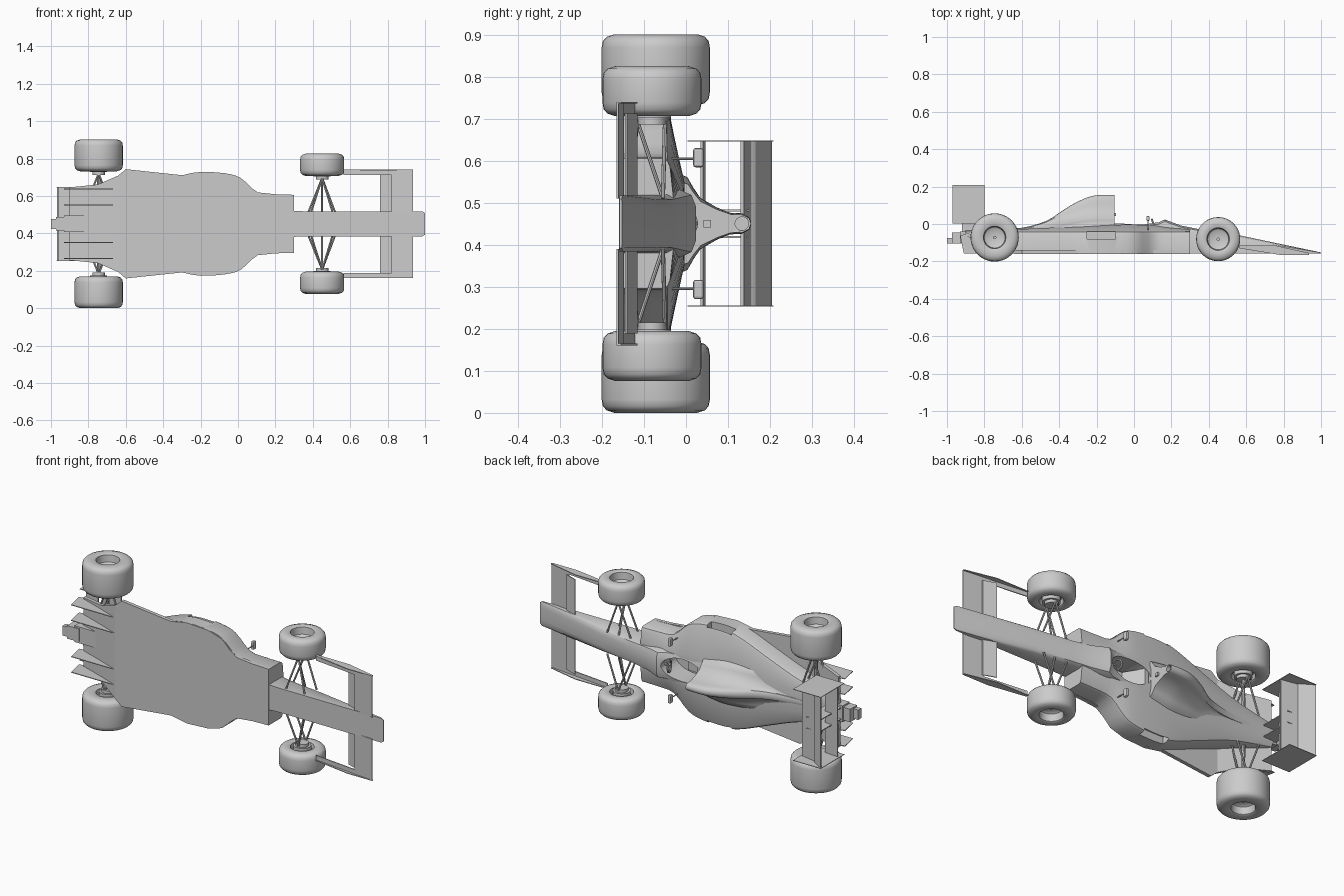
import bpy, bmesh, math
from mathutils import Vector

if "Cube" in bpy.data.objects:
    bpy.data.objects.remove(bpy.data.objects["Cube"])

C = 0.451  # centre plane of the car, which lies on its side (y is the car's up)

grey = bpy.data.materials.new("light_grey")
grey.diffuse_color = (0.6, 0.6, 0.6, 1)
grey.use_nodes = True
grey.node_tree.nodes["Principled BSDF"].inputs["Base Color"].default_value = grey.diffuse_color


def finish(name, bm, smooth=None):
    bmesh.ops.recalc_face_normals(bm, faces=bm.faces)
    me = bpy.data.meshes.new(name)
    bm.to_mesh(me)
    bm.free()
    ob = bpy.data.objects.new(name, me)
    bpy.context.collection.objects.link(ob)
    me.materials.append(grey)
    if smooth:
        bpy.context.view_layer.objects.active = ob
        for o in bpy.context.selected_objects:
            o.select_set(False)
        ob.select_set(True)
        bpy.ops.object.shade_smooth_by_angle(angle=math.radians(smooth))
    return ob


def skin(name, rings, smooth=None):
    """Capped skin over closed rings of equal length."""
    bm = bmesh.new()
    vs = [[bm.verts.new(p) for p in r] for r in rings]
    n = len(rings[0])
    for a, b in zip(vs, vs[1:]):
        for i in range(n):
            j = (i + 1) % n
            bm.faces.new((a[i], a[j], b[j], b[i]))
    bm.faces.new(vs[0])
    bm.faces.new(vs[-1])
    return finish(name, bm, smooth)


def half_loft(name, rows, smooth=None):
    """rows: (x, [(w, y), ...]) half sections, mirrored over the centre plane."""
    rings = []
    for x, pts in rows:
        full = pts + [(-w, y) for w, y in reversed(pts) if w > 0]
        rings.append([(x, y, C + w) for w, y in full])
    return skin(name, rings, smooth)


def prism(name, pts, w0, w1):
    return skin(name, [[(x, y, C + w) for x, y in pts] for w in (w0, w1)])


def box(name, x0, x1, y0, y1, w0, w1):
    return prism(name, [(x0, y0), (x1, y0), (x1, y1), (x0, y1)], w0, w1)


def rod(name, a, b, r=0.005, n=8, smooth=40):
    a, b = (Vector((p[0], p[1], C + p[2])) for p in (a, b))
    d = (b - a).normalized()
    u = d.orthogonal().normalized()
    v = d.cross(u)
    ts = [i * 2 * math.pi / n for i in range(n)]
    return skin(name, [[p + r * (math.cos(t) * u + math.sin(t) * v) for t in ts] for p in (a, b)], smooth)


def cut(ob, cutter):
    m = ob.modifiers.new("opening", 'BOOLEAN')
    m.operation, m.solver, m.object = 'DIFFERENCE', 'EXACT', cutter
    bpy.context.view_layer.objects.active = ob
    bpy.ops.object.modifier_apply(modifier=m.name)


def smoothstep_rows(rows, k=4):
    """Insert Catmull-Rom rows between the given number tuples."""
    out = []
    for i in range(len(rows) - 1):
        p = [rows[max(i - 1, 0)], rows[i], rows[i + 1], rows[min(i + 2, len(rows) - 1)]]
        for s in range(k):
            t = s / k
            out.append(tuple(0.5 * (2 * b + (c - a) * t + (2 * a - 5 * b + 4 * c - d) * t * t
                                    + (3 * b - a - 3 * c + d) * t ** 3) for a, b, c, d in zip(*p)))
    return out + [rows[-1]]


# main body with side pods: x, half width, underside, crown half width, crown height
body_rows = smoothstep_rows([
    (0.30, 0.155, -0.155, 0.06, -0.03), (0.20, 0.157, -0.155, 0.07, -0.02),
    (0.105, 0.168, -0.155, 0.08, -0.008), (0.015, 0.245, -0.155, 0.09, -0.004),
    (-0.07, 0.27, -0.155, 0.1, -0.004), (-0.2, 0.277, -0.155, 0.11, -0.01),
    (-0.3, 0.258, -0.155, 0.11, -0.015), (-0.45, 0.2, -0.155, 0.09, -0.02),
    (-0.62, 0.135, -0.15, 0.06, -0.028), (-0.75, 0.1, -0.11, 0.04, -0.032),
    (-0.9, 0.07, -0.07, 0.03, -0.034)], 3)
body = half_loft("body", [(x, [(0, yb), (w, yb), (w, -0.055), (w - 0.006, -0.044), (w - 0.02, -0.038),
                               (wc, yc), (0, yc)]) for x, w, yb, wc, yc in body_rows], 35)

# tub and nose: x, half width, top height
nose_rows = [(1.0, 0.058, -0.152), (0.985, 0.067, -0.149), (0.57, 0.067, -0.062), (0.35, 0.067, -0.028),
             (0.25, 0.072, -0.008), (0.165, 0.08, 0.024), (0.13, 0.085, 0.008), (0.05, 0.092, 0.002),
             (-0.12, 0.1, 0.002)]
tub = half_loft("tub_and_nose", [(x, [(0, -0.158), (w, -0.158), (w, y - 0.2 * (y + 0.158)),
                                      (w * 0.85, y - 0.06 * (y + 0.158)), (w * 0.5, y), (0, y)])
                                 for x, w, y in nose_rows], 35)

# cockpit opening through body and tub
ts = [i * math.pi / 16 for i in range(32)]
hole = skin("cockpit_cutter", [[(0.02 + 0.125 * math.cos(t), y, C + 0.062 * math.sin(t)) for t in ts]
                               for y in (-0.12, 0.1)])
cut(body, hole)
cut(tub, hole)
bpy.data.objects.remove(hole)

# side pod duct openings
for s in (1, -1):
    duct = box("duct_cutter", -0.25, -0.1, -0.08, -0.04, s * 0.235, s * 0.32)
    cut(body, duct)
    bpy.data.objects.remove(duct)

# engine cover with air intake
shape = [(1, 0), (0.85, 0.25), (0.66, 0.32), (0.48, 0.4), (0.3, 0.6), (0.2, 0.76), (0.19, 0.9), (0.12, 0.975), (0, 1)]
cover_rows = smoothstep_rows([(-0.105, 0.11, 0.155), (-0.17, 0.122, 0.156), (-0.23, 0.13, 0.148),
                              (-0.3, 0.13, 0.12), (-0.37, 0.125, 0.08), (-0.47, 0.11, 0.016),
                              (-0.6, 0.085, -0.02), (-0.75, 0.05, -0.031)], 3)
cover = half_loft("engine_cover", [(x, [(0, -0.045)] + [(a * w, -0.045 + b * (y + 0.045)) for a, b in shape])
                                   for x, w, y in cover_rows], 45)
intake = rod("intake_cutter", (-0.09, 0.133, 0), (-0.17, 0.133, 0), 0.016, 20)
cut(cover, intake)
bpy.data.objects.remove(intake)
box("headrest", -0.106, -0.097, 0.042, 0.06, -0.009, 0.009)

# seat and steering wheel
prism("seat", [(-0.09, 0.0), (-0.07, 0.0), (-0.01, -0.1), (0.06, -0.105), (0.06, -0.12), (-0.05, -0.12)], -0.045, 0.045)
bpy.ops.mesh.primitive_torus_add(location=(0.105, -0.005, C), rotation=(0, math.pi / 2, 0.3), major_radius=0.03,
                                 minor_radius=0.005, major_segments=24, minor_segments=8)
wheel = bpy.context.object
wheel.name = "steering_wheel"
wheel.data.materials.append(grey)
bpy.ops.object.shade_smooth_by_angle()
rod("steering_column", (0.105, -0.005, 0), (0.16, -0.03, 0), 0.006)

# floor plate rising into the diffuser: x, half width, underside
floor_rows = [(0.30, 0.155, -0.16), (0.2, 0.158, -0.16), (0.105, 0.168, -0.16), (0.06, 0.2, -0.16),
              (0.015, 0.245, -0.16), (-0.07, 0.271, -0.16), (-0.2, 0.278, -0.16), (-0.3, 0.26, -0.16),
              (-0.6, 0.292, -0.16), (-0.64, 0.258, -0.16), (-0.75, 0.21, -0.118), (-0.9, 0.195, -0.065)]
half_loft("floor", [(x, [(0, y), (w, y), (w, y + 0.02), (0, y + 0.02)]) for x, w, y in floor_rows])

for s in (1, -1):
    # diffuser fins
    for w in (0.1, 0.186):
        prism("diffuser_fin", [(-0.645, -0.157), (-0.91, -0.157), (-0.93, -0.06), (-0.9, -0.055)],
              s * (w - 0.002), s * (w + 0.002))
    # rear wing end plates and pylons
    box("rear_end_plate", -0.97, -0.8, 0.003, 0.208, s * 0.195, s * 0.198)
    box("rear_wing_pylon", -0.92, -0.84, -0.05, 0.15, s * 0.029, s * 0.034)
    # front wing
    prism("front_wing_main", [(0.935, -0.165), (0.935, -0.161), (0.82, -0.148), (0.82, -0.154)], s * 0.06, s * 0.288)
    prism("front_wing_flap", [(0.83, -0.145), (0.83, -0.14), (0.76, -0.116), (0.76, -0.121)], s * 0.06, s * 0.262)
    prism("front_end_plate", [(0.935, -0.165), (0.935, -0.155), (0.76, -0.116), (0.565, -0.116), (0.565, -0.13),
                              (0.78, -0.165)], s * 0.286, s * 0.29)
    prism("front_foot_plate", [(0.82, -0.154), (0.82, -0.149), (0.565, -0.122), (0.565, -0.127)], s * 0.262, s * 0.288)
    # mirrors
    rod("mirror_stalk", (0.075, -0.04, s * 0.155), (0.075, 0.025, s * 0.155), 0.003)
    m = box("mirror", 0.066, 0.084, 0.017, 0.042, s * 0.134, s * 0.18)
    bv = m.modifiers.new("rounding", 'BEVEL')
    bv.width, bv.segments = 0.006, 2

# rear wing planes
prism("rear_wing_main", [(-0.805, 0.13), (-0.83, 0.13), (-0.9, 0.15), (-0.9, 0.156), (-0.83, 0.143), (-0.805, 0.138)],
      -0.196, 0.196)
prism("rear_wing_flap", [(-0.895, 0.158), (-0.91, 0.158), (-0.967, 0.2), (-0.967, 0.205), (-0.9, 0.165)], -0.196, 0.196)
prism("beam_wing", [(-0.88, 0.035), (-0.96, 0.042), (-0.96, 0.047), (-0.88, 0.041)], -0.196, 0.196)

# gearbox and rear crash structure
box("gearbox", -0.93, -0.77, -0.1, -0.04, -0.045, 0.045)
box("crash_structure", -0.972, -0.9, -0.105, -0.045, -0.036, 0.036)
box("rear_light", -1.0, -0.97, -0.103, -0.075, -0.027, 0.027)


def tyre(name, x, y, r, w_in, w_out, s):
    """Wheel turned around the car's width axis, open rims on both faces."""
    mid, h = (w_in + w_out) / 2, (w_out - w_in) / 2
    prof = [(0.006, h - 0.05), (0.045, h - 0.05), (0.056, h - 0.042), (0.06, h - 0.004), (0.066, h),
            (r - 0.03, h), (r - 0.012, h - 0.006), (r - 0.003, h - 0.016), (r, h - 0.032)]
    prof += [(a, -b) for a, b in reversed(prof[3:])] + [(0.056, 0.03 - h), (0.006, 0.03 - h)]
    n = 40
    rings = [[(x + a * math.cos(2 * math.pi * i / n), y + a * math.sin(2 * math.pi * i / n), C + s * (mid + b))
              for i in range(n)] for a, b in prof]
    skin(name, rings, 40)
    # hub nut, brake drum and upright
    rod(name + "_hub_nut", (x, y, s * (w_out - 0.06)), (x, y, s * (w_out - 0.04)), 0.009, 12)
    rod(name + "_brake_drum", (x, y, s * (w_in + 0.04)), (x, y, s * (w_in - 0.004)), 0.045, 24)
    rod(name + "_upright", (x, y, s * w_in), (x, y, s * (w_in - 0.02)), 0.034, 16)


for s in (1, -1):
    tyre("front_wheel", 0.45, -0.081, 0.118, 0.256, 0.375, s)
    tyre("rear_wheel", -0.745, -0.072, 0.129, 0.281, 0.451, s)
    # front wishbones and push rod
    for dx in (-0.075, 0.07):
        rod("front_upper_arm", (0.45, -0.05, s * 0.245), (0.45 + dx, -0.055, s * 0.06))
        rod("front_lower_arm", (0.45, -0.115, s * 0.245), (0.45 + dx * 0.8, -0.14, s * 0.06))
        rod("rear_upper_arm", (-0.745, -0.04, s * 0.27), (-0.745 + dx, -0.045, s * 0.08))
        rod("rear_lower_arm", (-0.745, -0.1, s * 0.27), (-0.745 + dx, -0.085, s * 0.08))
    rod("front_push_rod", (0.45, -0.115, s * 0.24), (0.45, -0.055, s * 0.06))
    rod("rear_drive_shaft", (-0.745, -0.072, s * 0.27), (-0.745, -0.07, s * 0.06), 0.009)
